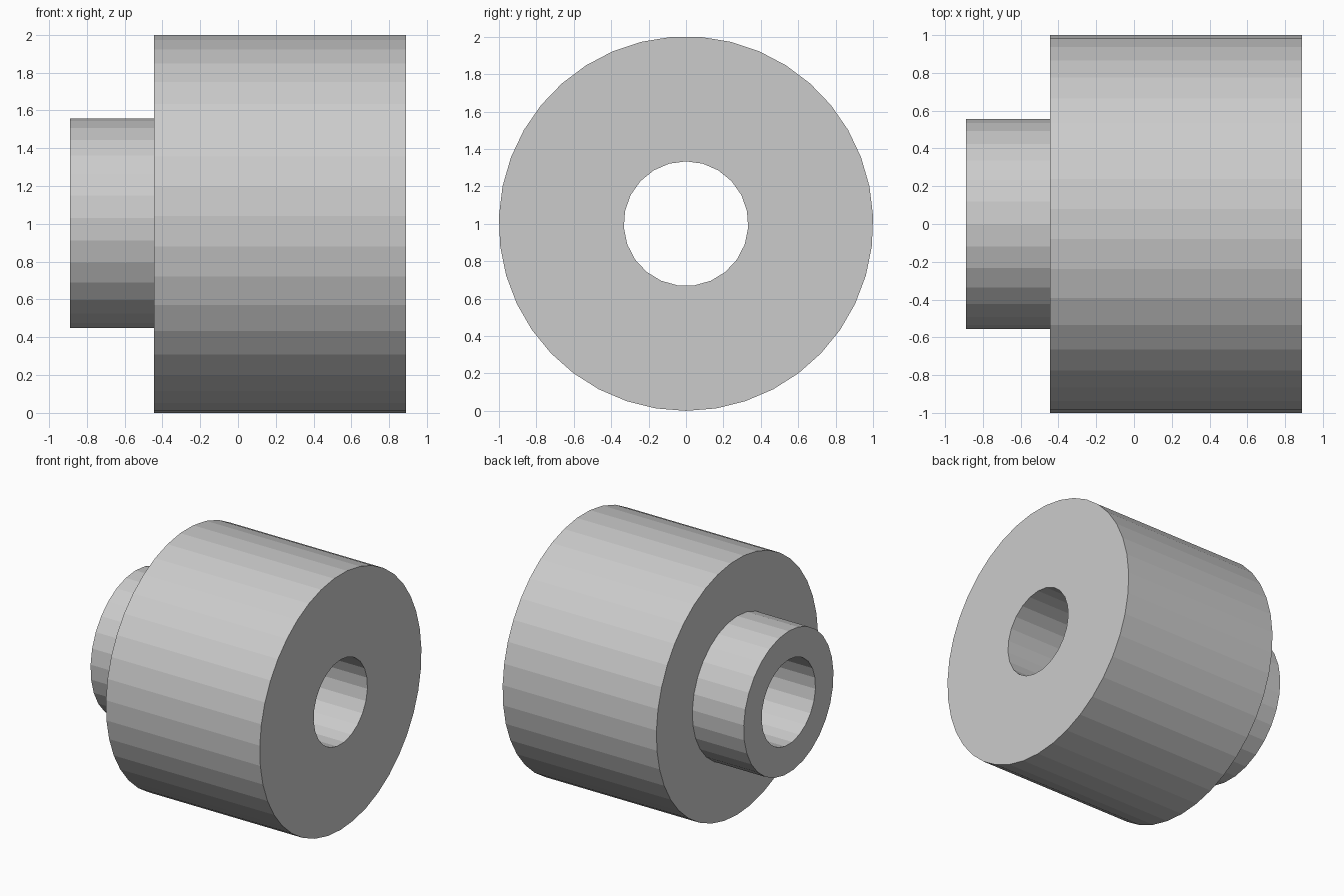
import bpy
import bmesh
from math import sin, cos, pi

cube = bpy.data.objects.get("Cube")
if cube:
    bpy.data.objects.remove(cube, do_unlink=True)

# Material
grey = bpy.data.materials.new("light_grey")
grey.use_nodes = True
colour = (0.6, 0.6, 0.6, 1.0)
grey.diffuse_color = colour
grey.node_tree.nodes["Principled BSDF"].inputs["Base Color"].default_value = colour

AXIS_Z = 1.001
RIGHT, SHOULDER, LEFT = 0.889, -0.444, -0.889

# Circle styles: radius, sides, direction of the first corner (up or down)
DRUM = (1.001, 39, -1)
HUB = (0.556, 29, 1)
BORE = (0.333, 23, 1)


def ring(bm, x, style):
    """Closed loop of edges around the x axis."""
    radius, sides, up = style
    verts = []
    for i in range(sides):
        a = 2 * pi * i / sides
        verts.append(bm.verts.new((x, radius * sin(a), AXIS_Z + up * radius * cos(a))))
    edges = [bm.edges.new((verts[i - 1], verts[i])) for i in range(sides)]
    return verts, edges


def wall(bm, a, b):
    """Quads joining two rings of equal side count."""
    va, vb = a[0], b[0]
    for i in range(len(va)):
        bm.faces.new((va[i - 1], va[i], vb[i], vb[i - 1]))


def annulus(bm, outer, inner):
    """Flat ring-shaped face between two coplanar rings."""
    bmesh.ops.triangle_fill(bm, use_beauty=True, edges=outer[1] + inner[1])


bm = bmesh.new()
drum_right, drum_left = ring(bm, RIGHT, DRUM), ring(bm, SHOULDER, DRUM)
hub_right, hub_left = ring(bm, SHOULDER, HUB), ring(bm, LEFT, HUB)
bore_right, bore_left = ring(bm, RIGHT, BORE), ring(bm, LEFT, BORE)

# Drum, hub and through bore
for a, b in ((drum_right, drum_left), (hub_right, hub_left), (bore_right, bore_left)):
    wall(bm, a, b)

# End faces and shoulder
for outer, inner in ((drum_right, bore_right), (drum_left, hub_right), (hub_left, bore_left)):
    annulus(bm, outer, inner)

bmesh.ops.recalc_face_normals(bm, faces=bm.faces)
mesh = bpy.data.meshes.new("stepped_bushing")
bm.to_mesh(mesh)
bm.free()
mesh.materials.append(grey)
bpy.context.collection.objects.link(bpy.data.objects.new("stepped_bushing", mesh))
